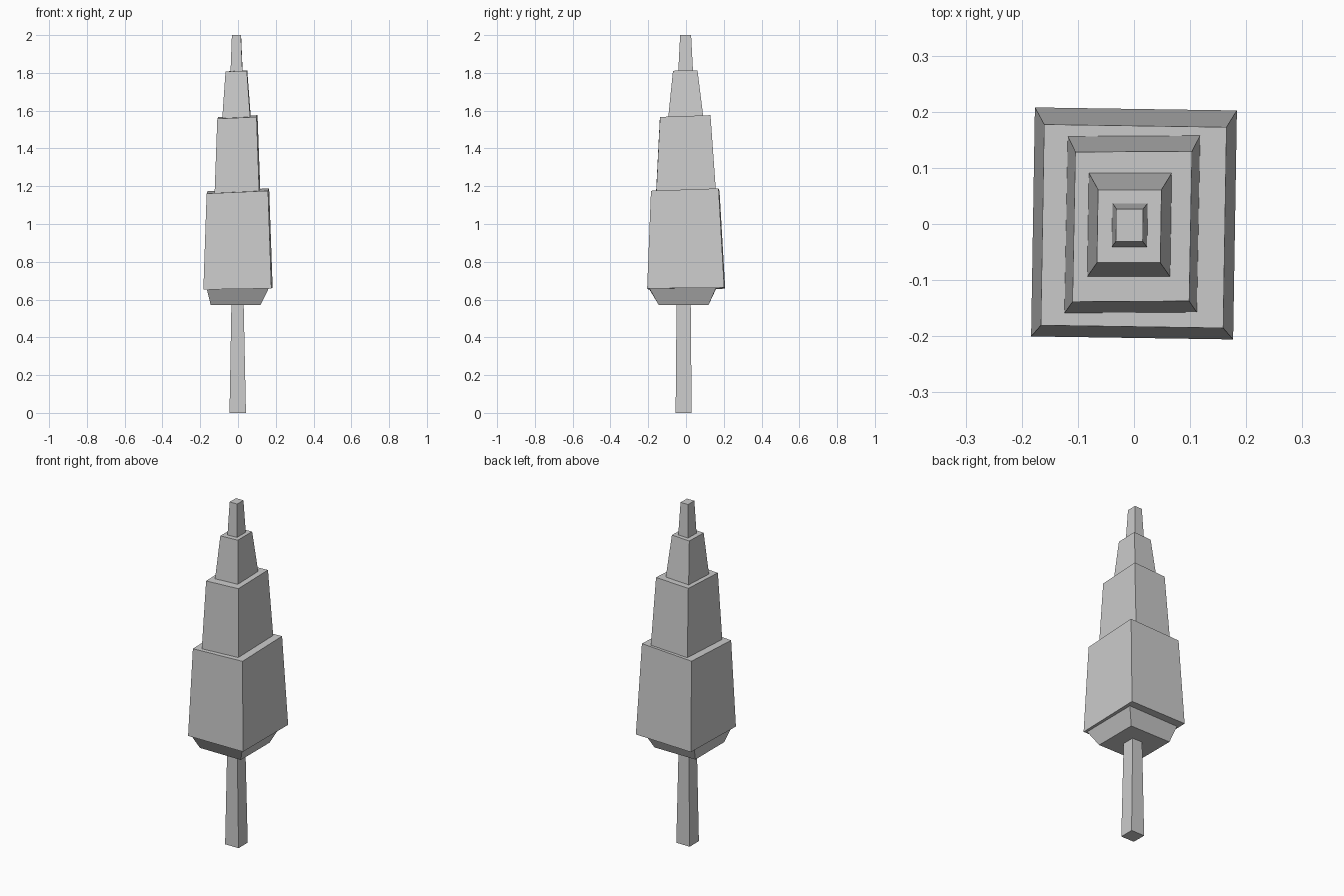
import bpy
import bmesh

cube = bpy.data.objects.get("Cube")
if cube:
    bpy.data.objects.remove(cube, do_unlink=True)

grey = bpy.data.materials.new("plain grey")
grey.use_nodes = True
colour = (0.6, 0.6, 0.6, 1)
grey.diffuse_color = colour
grey.node_tree.nodes["Principled BSDF"].inputs["Base Color"].default_value = colour


def block(name, low, high, shear=(0, 0), tilt_low=(0, 0), tilt_high=(0, 0)):
    """Tapered four-sided block; low and high are (x0, x1, y0, y1, z)."""
    bm = bmesh.new()
    rings = []
    for (x0, x1, y0, y1, z), tilt in ((low, tilt_low), (high, tilt_high)):
        ring = []
        for x, y in ((x0, y0), (x1, y0), (x1, y1), (x0, y1)):
            co = (x + shear[0] * y, y + shear[1] * x, z + tilt[0] * x + tilt[1] * y)
            ring.append(bm.verts.new(co))
        rings.append(ring)
    bottom, top = rings
    bm.faces.new(bottom[::-1])
    bm.faces.new(top)
    for i in range(4):
        j = (i + 1) % 4
        bm.faces.new((bottom[i], bottom[j], top[j], top[i]))
    mesh = bpy.data.meshes.new(name)
    bm.to_mesh(mesh)
    bm.free()
    mesh.materials.append(grey)
    obj = bpy.data.objects.new(name, mesh)
    bpy.context.collection.objects.link(obj)
    return obj


# Trunk
block("trunk", (-0.045, 0.042, -0.055, 0.03, 0), (-0.035, 0.03, -0.05, 0.025, 0.575))

# Tapered underside of the foliage
block("foliage_underside", (-0.145, 0.12, -0.145, 0.12, 0.572),
      (-0.165, 0.163, -0.195, 0.16, 0.66), tilt_high=(0.015, 0.01))

# Foliage tiers, each with a slightly leaning top
lean = (0.045, 0.035)
block("lower_tier", (-0.18, 0.18, -0.203, 0.205, 0.658),
      (-0.163, 0.162, -0.183, 0.175, 1.175), (0.0165, -0.015), (0.015, 0.01), lean)
block("middle_tier", (-0.121, 0.115, -0.158, 0.157, 1.172),
      (-0.107, 0.101, -0.138, 0.129, 1.567), (0.019, 0.006), lean, lean)
block("upper_tier", (-0.082, 0.066, -0.094, 0.091, 1.564),
      (-0.065, 0.048, -0.069, 0.061, 1.81), (0.016, 0), lean, (0.04, 0.01))
block("tip", (-0.039, 0.024, -0.041, 0.037, 1.808),
      (-0.032, 0.016, -0.031, 0.027, 2.0), (0.015, 0), (0.04, 0.01))
